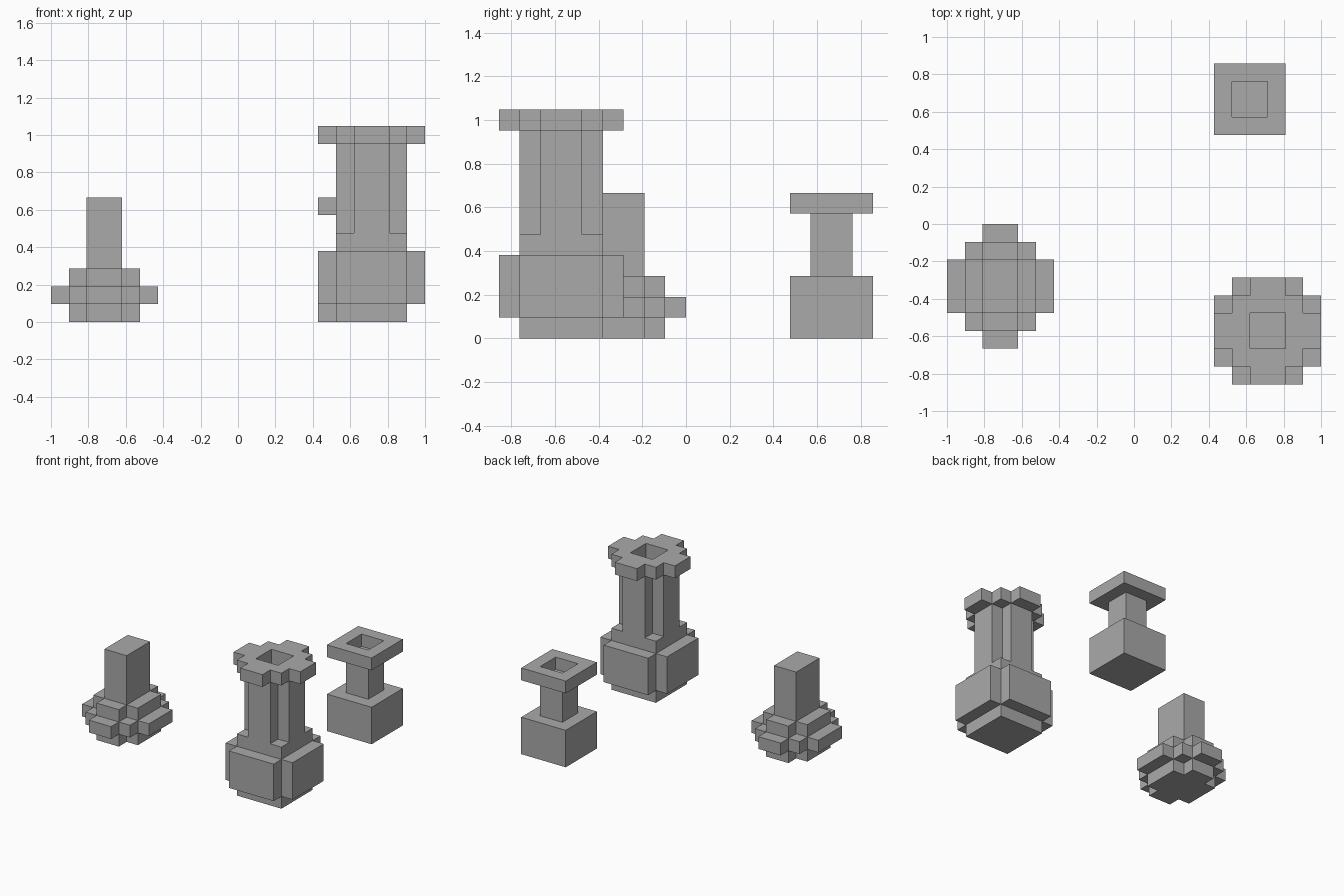
import bpy
import bmesh
import math
from mathutils import Vector

U = 2 / 21  # edge of one block

if "Cube" in bpy.data.objects:
    bpy.data.objects.remove(bpy.data.objects["Cube"], do_unlink=True)

grey = bpy.data.materials.new("stone grey")
grey.use_nodes = True
grey.diffuse_color = (0.4, 0.4, 0.4, 1)
shader = grey.node_tree.nodes["Principled BSDF"]
shader.inputs["Base Color"].default_value = grey.diffuse_color
shader.inputs["Roughness"].default_value = 0.8


def prism(name, centre, z0, z1, rects, hole=None):
    """Extrude the union of centred (width, depth) rectangles, less a hole; sizes in blocks."""
    def inside(rect, x, y):
        return abs(x) < rect[0] / 2 and abs(y) < rect[1] / 2

    width = max(r[0] for r in rects)
    depth = max(r[1] for r in rects)
    bm = bmesh.new()
    for i in range(width):
        for j in range(depth):
            x, y = i + 0.5 - width / 2, j + 0.5 - depth / 2
            if not any(inside(r, x, y) for r in rects):
                continue
            if hole and inside(hole, x, y):
                continue
            corners = [(-1, -1), (1, -1), (1, 1), (-1, 1)]
            bm.faces.new([bm.verts.new((x + a / 2, y + b / 2, z0)) for a, b in corners])
    bmesh.ops.remove_doubles(bm, verts=bm.verts, dist=0.01)
    top = bmesh.ops.extrude_face_region(bm, geom=bm.faces[:], use_keep_orig=True)["geom"]
    bmesh.ops.translate(bm, vec=(0, 0, z1 - z0),
                        verts=[g for g in top if isinstance(g, bmesh.types.BMVert)])
    bmesh.ops.recalc_face_normals(bm, faces=bm.faces)
    bmesh.ops.dissolve_limit(bm, angle_limit=math.radians(1),
                             verts=bm.verts, edges=bm.edges)
    bmesh.ops.scale(bm, vec=(U, U, U), verts=bm.verts)
    mesh = bpy.data.meshes.new(name)
    bm.to_mesh(mesh)
    bm.free()
    mesh.materials.append(grey)
    obj = bpy.data.objects.new(name, mesh)
    obj.location = Vector((*centre, 0)) * U
    bpy.context.collection.objects.link(obj)


# Bottle with a round, stepped belly and a solid neck
bottle = (-7.5, -3.5)
cross = [(4, 3), (2, 5)]
prism("bottle_foot", bottle, 0, 1, cross)
prism("bottle_belly", bottle, 1, 2, [(6, 3), (4, 5), (2, 7)])
prism("bottle_shoulder", bottle, 2, 3, cross)
prism("bottle_neck", bottle, 3, 7, [(2, 3)])

# Tall vase with a panelled body, fluted neck and open lip
vase = (7.5, -6)
prism("vase_foot", vase, 0, 1, [(4, 4)])
prism("vase_body", vase, 1, 4, [(6, 4), (4, 6)])
prism("vase_shoulder", vase, 4, 5, [(4, 4)])
prism("vase_neck", vase, 5, 10, [(4, 2), (2, 4)], hole=(2, 2))
prism("vase_lip", vase, 10, 11, [(6, 2), (4, 4), (2, 6)], hole=(2, 2))

# Small square jar
jar = (6.5, 7)
prism("jar_body", jar, 0, 3, [(4, 4)])
prism("jar_neck", jar, 3, 6, [(2, 2)])
prism("jar_lip", jar, 6, 7, [(4, 4)], hole=(2, 2))
